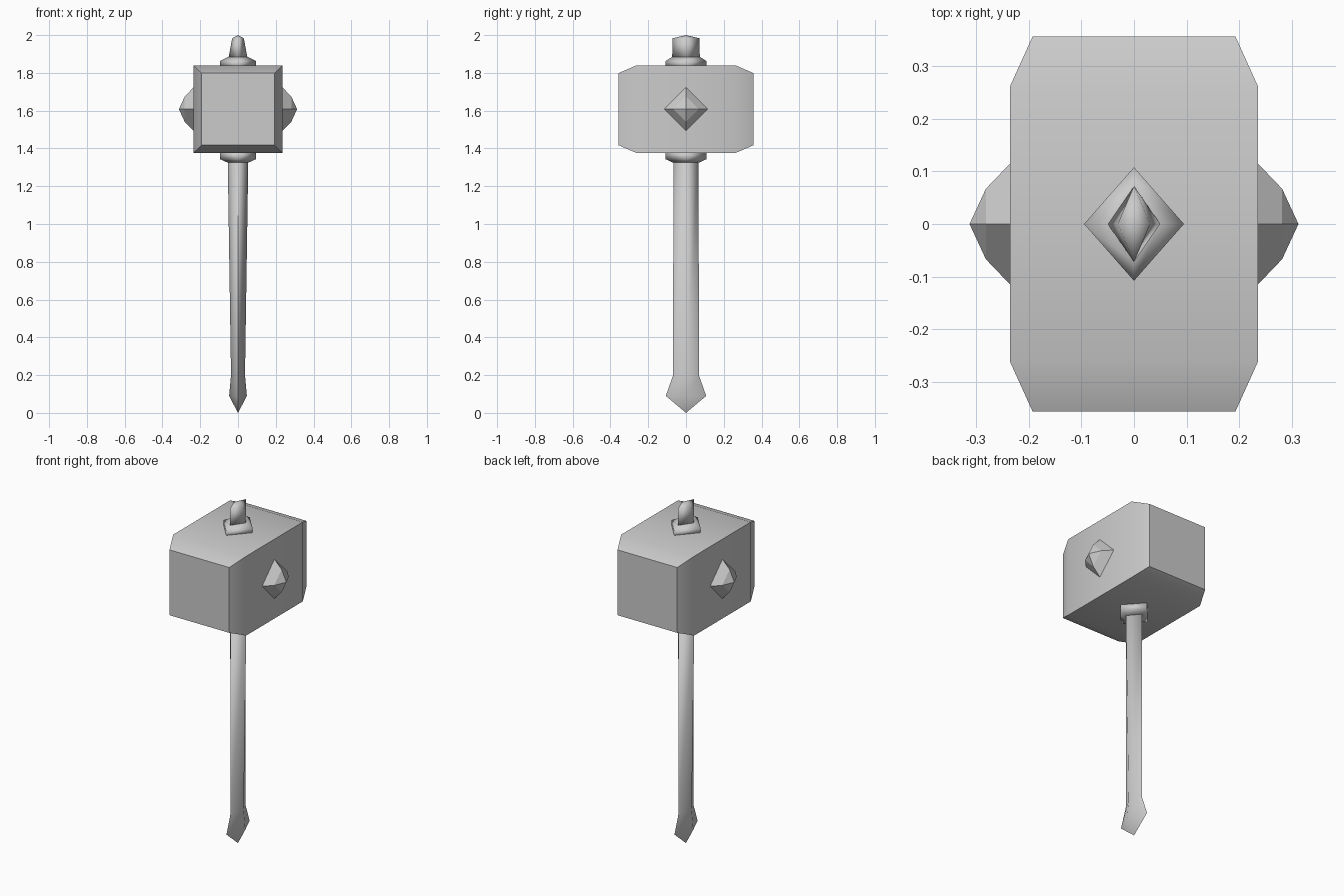
import bpy, bmesh, math
from mathutils import Matrix

if "Cube" in bpy.data.objects:
    bpy.data.objects.remove(bpy.data.objects["Cube"])


def loft(name, rings, matrix=Matrix(), angle=30):
    """Skin a stack of closed rings (lists of points); a one-point ring is a tip."""
    bm = bmesh.new()
    loops = [[bm.verts.new(matrix @ Matrix.Translation(p).translation) for p in r] for r in rings]
    for a, b in zip(loops, loops[1:]):
        n = max(len(a), len(b))
        for i in range(n):
            j = (i + 1) % n
            quad = [a[i % len(a)], a[j % len(a)], b[j % len(b)], b[i % len(b)]]
            bm.faces.new(list(dict.fromkeys(quad)))
    for end in (loops[0], loops[-1]):
        if len(end) > 2:
            bm.faces.new(end)
    bmesh.ops.recalc_face_normals(bm, faces=bm.faces)
    mesh = bpy.data.meshes.new(name)
    bm.to_mesh(mesh)
    bm.free()
    obj = bpy.data.objects.new(name, mesh)
    bpy.context.collection.objects.link(obj)
    bpy.ops.object.select_all(action='DESELECT')
    obj.select_set(True)
    bpy.context.view_layer.objects.active = obj
    bpy.ops.object.shade_smooth_by_angle(angle=math.radians(angle))
    return obj


def diamond(z, rx, ry):
    if rx == 0 and ry == 0:
        return [(0, 0, z)]
    return [(rx, 0, z), (0, ry, z), (-rx, 0, z), (0, -ry, z)]


def rect(y, hx, hz, zc=1.608):
    return [(hx, y, zc + hz), (-hx, y, zc + hz), (-hx, y, zc - hz), (hx, y, zc - hz)]


# Block head with bevelled striking ends
loft("hammer_head", [rect(-0.357, 0.193, 0.191), rect(-0.262, 0.236, 0.232),
                     rect(0.262, 0.236, 0.232), rect(0.357, 0.193, 0.191)])

# Diamond-section handle with flared pommel
loft("handle", [diamond(0, 0, 0), diamond(0.09, 0.047, 0.107),
                diamond(0.2, 0.037, 0.068), diamond(1.38, 0.055, 0.067)], angle=110)

# Collars under and over the head
loft("lower_collar", [diamond(1.325, 0.055, 0.069), diamond(1.343, 0.095, 0.108),
                      diamond(1.38, 0.095, 0.108)], angle=110)
loft("upper_collar", [diamond(1.83, 0.095, 0.108), diamond(1.863, 0.095, 0.108),
                      diamond(1.885, 0.05, 0.073)], angle=110)

# Top spike
loft("top_spike", [diamond(1.88, 0.05, 0.073), diamond(1.983, 0.031, 0.072),
                   diamond(2.0, 0, 0)], angle=110)

# Faceted studs on both cheeks
for side, label in ((1, "right"), (-1, "left")):
    m = Matrix.Translation((0, 0, 1.608)) @ Matrix.Rotation(side * math.pi / 2, 4, 'Y')
    loft(label + "_stud", [diamond(0.23, 0.117, 0.117), diamond(0.236, 0.115, 0.115),
                           diamond(0.282, 0.067, 0.067), diamond(0.313, 0, 0)], m, 5)
